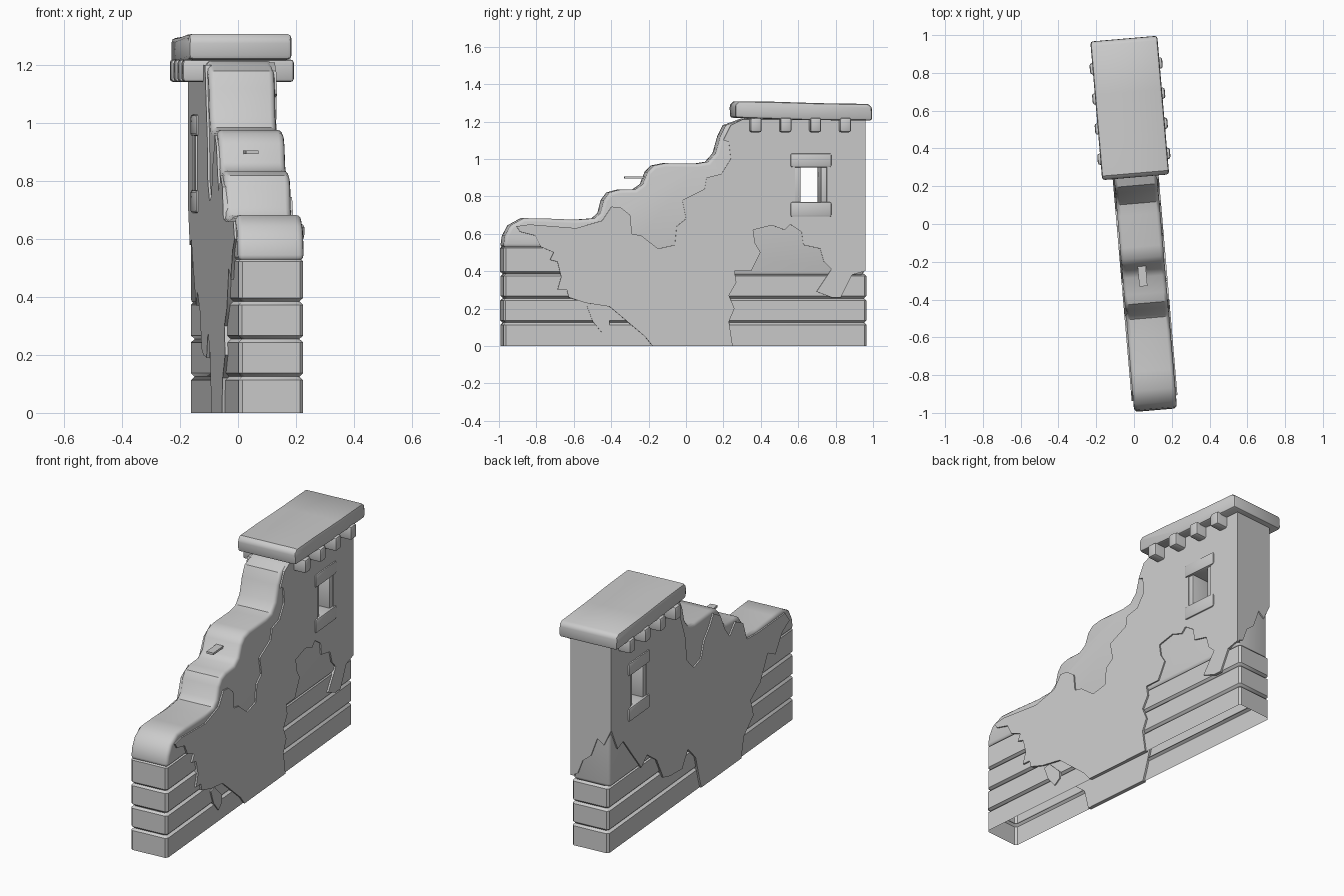
import bpy, bmesh, math, random
from mathutils import Matrix, Vector

random.seed(4)
default_cube = bpy.data.objects.get("Cube")
if default_cube:
    bpy.data.objects.remove(default_cube)

stone = bpy.data.materials.new("plain grey stone")
stone.use_nodes = True
grey = (0.6, 0.6, 0.6, 1)
stone.diffuse_color = grey
stone.node_tree.nodes["Principled BSDF"].inputs["Base Color"].default_value = grey

# The wall stands slightly turned about the vertical axis
PLACE = Matrix.Translation((0.03, 0, 0)) @ Matrix.Rotation(math.radians(4.9), 4, "Z")
HALF = 0.112       # half thickness of the masonry
PLASTER = 0.122    # half thickness over the plaster
parts = []


def finish(bm, name, bevel=0.0, segments=2):
    bmesh.ops.recalc_face_normals(bm, faces=bm.faces)
    mesh = bpy.data.meshes.new(name)
    bm.to_mesh(mesh)
    bm.free()
    mesh.materials.append(stone)
    obj = bpy.data.objects.new(name, mesh)
    bpy.context.collection.objects.link(obj)
    obj.matrix_world = PLACE
    if bevel:
        mod = obj.modifiers.new("worn edges", "BEVEL")
        mod.width, mod.segments = bevel, segments
        mod.limit_method, mod.angle_limit = "ANGLE", math.radians(50)
    parts.append(obj)
    return obj


def slab(name, outline, start, end, bevel=0.0, segments=2, along_x=True):
    """Extrude an outline across the wall, or along it."""
    bm = bmesh.new()
    if along_x:
        verts = [bm.verts.new((start, a, z)) for a, z in outline]
        shift = Vector((end - start, 0, 0))
    else:
        verts = [bm.verts.new((a, start, z)) for a, z in outline]
        shift = Vector((0, end - start, 0))
    face = bm.faces.new(verts)
    made = bmesh.ops.extrude_face_region(bm, geom=[face], use_keep_orig=True)["geom"]
    bmesh.ops.translate(bm, vec=shift, verts=[g for g in made if isinstance(g, bmesh.types.BMVert)])
    return finish(bm, name, bevel, segments)


def block(name, y0, y1, z0, z1, half, bevel=0.0):
    return slab(name, [(y0, z0), (y1, z0), (y1, z1), (y0, z1)], -half, half, bevel)


def course(name, y0, y1, z0, z1, groove=0.012):
    """One hollow ring of masonry with chamfered corners and mortar grooves."""
    bm = bmesh.new()
    levels = [(z0, groove if z0 > 0 else 0), (z0 + groove, 0), (z1 - groove, 0), (z1, groove)]
    rings = []
    for z, inset in levels:
        w, a, b, c = HALF - inset, y0 + inset, y1 - inset, groove
        loop = [(-w + c, a), (w - c, a), (w, a + c), (w, b - c),
                (w - c, b), (-w + c, b), (-w, b - c), (-w, a + c)]
        rings.append([bm.verts.new((x, y, z)) for x, y in loop])
    for low, high in zip(rings, rings[1:]):
        for i in range(len(low)):
            j = (i + 1) % len(low)
            bm.faces.new((low[i], low[j], high[j], high[i]))
    return finish(bm, name)


# Masonry courses at the foot
for i, (z0, z1) in enumerate([(0, 0.125), (0.125, 0.255), (0.255, 0.385), (0.385, 0.535)]):
    back = 0.96 if i < 3 else -0.2
    course(f"brick_course_{i + 1}", -0.99 + random.uniform(0, 0.008), back, z0, z1)

# Broken, stepped wall core
steps = [(-0.99, 0.525), (-0.98, 0.59), (-0.95, 0.645), (-0.88, 0.683), (-0.78, 0.682),
         (-0.6, 0.675), (-0.5, 0.682), (-0.468, 0.71), (-0.45, 0.78), (-0.42, 0.82),
         (-0.37, 0.835), (-0.28, 0.837), (-0.24, 0.865), (-0.215, 0.93), (-0.18, 0.965),
         (-0.12, 0.977), (0.05, 0.975), (0.11, 0.985), (0.15, 1.03), (0.175, 1.12),
         (0.205, 1.18), (0.26, 1.2), (0.3, 1.215), (0.945, 1.215), (0.945, 0.375),
         (-0.3, 0.375), (-0.3, 0.525)]
core = slab("wall_core", steps, -HALF - 0.002, HALF + 0.002, 0.02, 3)

# Ragged plaster coat on the left face
left_outline = [
    (-0.19, 0), (-0.23, 0.05), (-0.36, 0.16), (-0.42, 0.21), (-0.55, 0.23), (-0.64, 0.26),
    (-0.65, 0.3), (-0.7, 0.3), (-0.68, 0.37), (-0.7, 0.45), (-0.74, 0.46), (-0.72, 0.5),
    (-0.79, 0.53), (-0.82, 0.59), (-0.9, 0.61), (-0.92, 0.64), (-0.85, 0.65), (-0.6, 0.63),
    (-0.46, 0.67), (-0.41, 0.745), (-0.36, 0.74), (-0.31, 0.7), (-0.3, 0.6), (-0.25, 0.59),
    (-0.16, 0.52), (-0.07, 0.54), (-0.06, 0.64), (-0.01, 0.68), (-0.03, 0.78), (0.09, 0.84),
    (0.1, 0.9), (0.18, 0.92), (0.23, 1.0), (0.22, 1.09), (0.19, 1.1), (0.23, 1.18),
    (0.29, 1.21), (0.95, 1.21), (0.95, 0.4), (0.88, 0.38), (0.82, 0.26), (0.77, 0.26),
    (0.69, 0.29), (0.77, 0.41), (0.73, 0.45), (0.71, 0.52), (0.62, 0.54), (0.61, 0.61),
    (0.55, 0.65), (0.52, 0.62), (0.45, 0.645), (0.35, 0.62), (0.36, 0.55), (0.39, 0.5),
    (0.34, 0.4), (0.25, 0.4), (0.26, 0.34), (0.22, 0.27), (0.25, 0.2), (0.22, 0.13),
    (0.24, 0)]
left_coat = slab("left_plaster", left_outline, 0.1, PLASTER)

# Loose flake of plaster below the coat
flake = [(-0.54, 0.21), (-0.5, 0.22), (-0.42, 0.14), (-0.42, 0.1), (-0.46, 0.07), (-0.51, 0.13)]
slab("plaster_flake", flake, 0.1, PLASTER - 0.003)

# Ragged plaster coat on the right face
right_outline = [
    (0.95, 0.72), (0.88, 0.58), (0.82, 0.6), (0.73, 0.49), (0.63, 0.37), (0.57, 0.42),
    (0.47, 0.35), (0.4, 0.22), (0.33, 0.2), (0.2, 0.19), (0.14, 0.28), (0.06, 0.2),
    (0.02, 0.06), (0, 0), (-0.42, 0), (-0.45, 0.12), (-0.55, 0.2), (-0.52, 0.3),
    (-0.62, 0.36), (-0.7, 0.5), (-0.78, 0.46), (-0.85, 0.56), (-0.93, 0.6), (-0.88, 0.66),
    (-0.6, 0.66), (-0.48, 0.67), (-0.44, 0.78), (-0.36, 0.82), (-0.3, 0.76), (-0.25, 0.82),
    (-0.2, 0.92), (-0.13, 0.96), (-0.09, 0.9), (-0.03, 0.84), (0, 0.75), (0.08, 0.73),
    (0.15, 0.8), (0.17, 0.95), (0.22, 1.08), (0.26, 1.2), (0.95, 1.21)]
right_coat = slab("right_plaster", right_outline, -PLASTER, -0.1)

# Plaster on the rear end
rear_outline = [(-PLASTER, 1.21), (-PLASTER, 0.71), (-0.08, 0.62), (-0.04, 0.65), (0, 0.54),
                (0.05, 0.5), (0.08, 0.42), (PLASTER, 0.4), (PLASTER, 1.21)]
slab("rear_plaster", rear_outline, 0.93, 0.953, along_x=False)

# Window opening cut through the core and both coats
opening = block("window_cutter", 0.575, 0.745, 0.71, 1.01, 0.3)
opening.hide_render = True
parts.remove(opening)
for obj in (core, left_coat, right_coat):
    cut = obj.modifiers.new("window opening", "BOOLEAN")
    cut.operation, cut.object, cut.solver = "DIFFERENCE", opening, "EXACT"

# Window frame, running through the wall
block("window_lintel", 0.55, 0.77, 0.955, 1.03, 0.13, 0.01)
block("window_sill", 0.55, 0.77, 0.69, 0.77, 0.13, 0.01)
for side in (-1, 1):
    centre = 0.66 + side * 0.075
    block(f"window_jamb_{'front' if side < 0 else 'rear'}", centre - 0.021, centre + 0.021,
          0.76, 0.96, 0.117, 0.006)

# Coping slab with a slightly uneven top
coping = [(0.25, 1.22), (0.248, 1.29), (0.27, 1.308), (0.45, 1.306), (0.7, 1.298),
          (0.96, 1.294), (0.983, 1.28), (0.985, 1.205), (0.6, 1.208)]
slab("coping_slab", coping, -0.178, 0.178, 0.014)

# Cross beams poking out below the coping
for i in range(4):
    y = 0.36 + i * 0.16
    block(f"cross_beam_{i + 1}", y - 0.03, y + 0.03, 1.142, 1.22, 0.193, 0.012)

# Small peg stuck in a step
peg = slab("step_peg", [(-0.33, 0.894), (-0.2, 0.894), (-0.2, 0.906), (-0.33, 0.906)], -0.03, 0.013)

# Bake the modifiers, then shade
graph = bpy.context.evaluated_depsgraph_get()
graph.update()
for obj in parts:
    if obj.modifiers:
        baked = bpy.data.meshes.new_from_object(obj.evaluated_get(graph))
        obj.modifiers.clear()
        obj.data = baked
bpy.data.objects.remove(opening)
for obj in bpy.context.view_layer.objects:
    obj.select_set(obj in parts)
bpy.context.view_layer.objects.active = core
bpy.ops.object.shade_smooth_by_angle(angle=math.radians(35))
